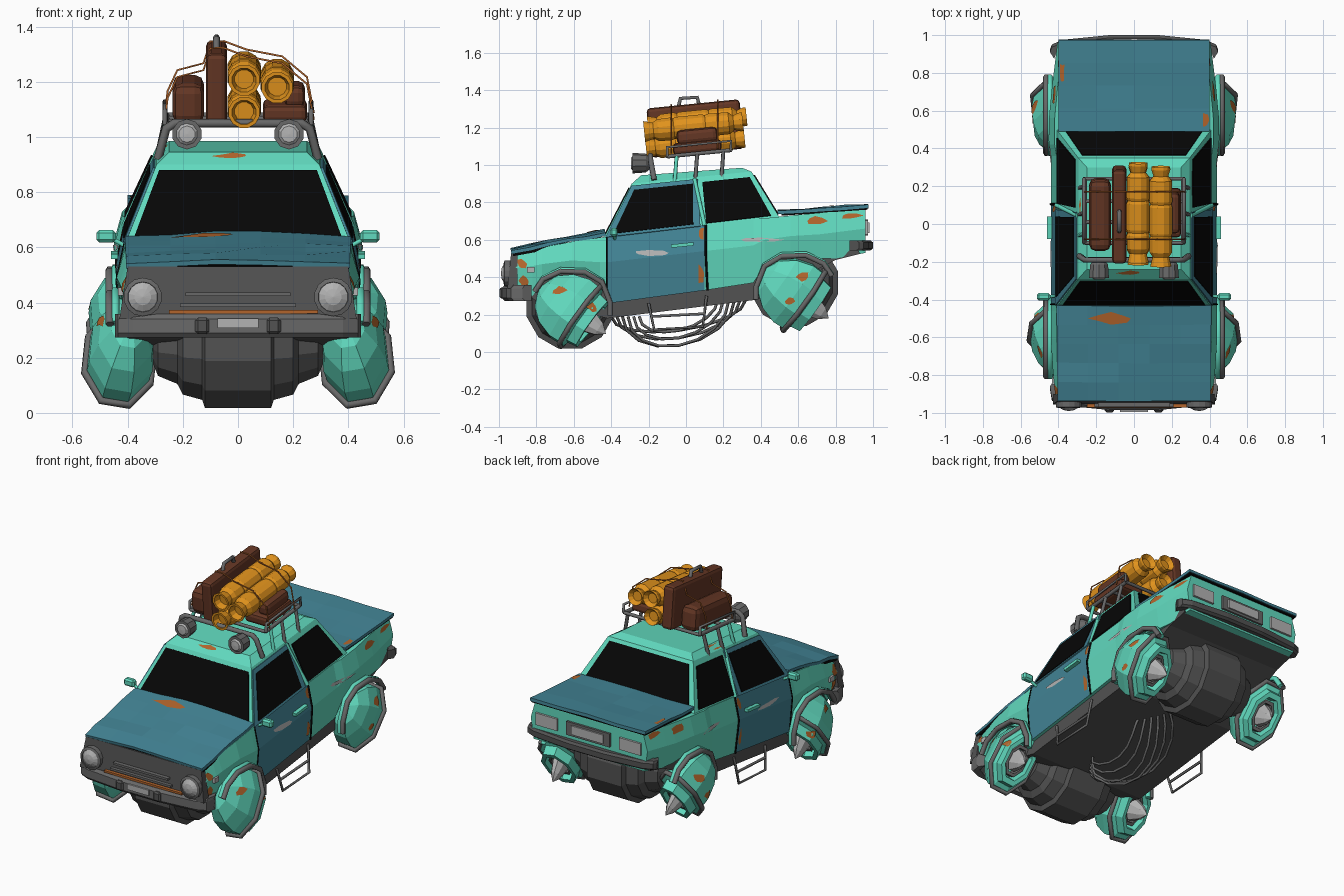
import bpy, bmesh, random
from math import sin, cos, pi
from mathutils import Vector as V, Matrix as M
from mathutils.bvhtree import BVHTree

if "Cube" in bpy.data.objects:
    bpy.data.objects.remove(bpy.data.objects["Cube"])
random.seed(4)


def mat(name, *c):
    m = bpy.data.materials.new(name)
    m.diffuse_color = (*c, 1)
    m.use_nodes = True
    m.node_tree.nodes["Principled BSDF"].inputs["Base Color"].default_value = m.diffuse_color
    return m


TEAL, BLUE = mat("teal", .12, .70, .52), mat("blue", .055, .23, .30)
RUST, BROWN = mat("rust", .45, .13, .025), mat("brown", .13, .038, .018)
ORANGE, BLACK = mat("orange", .75, .29, .012), mat("black", .002, .002, .002)
DARK, GREY, LIGHT = mat("dark", .085, .085, .085), mat("mid", .14, .14, .14), mat("light", .45, .45, .45)


def finish(name, bm, m):
    bmesh.ops.recalc_face_normals(bm, faces=bm.faces)
    me = bpy.data.meshes.new(name)
    bm.to_mesh(me)
    bm.free()
    ob = bpy.data.objects.new(name, me)
    bpy.context.collection.objects.link(ob)
    me.materials.append(m)
    return ob


def loft(name, rings, m):
    bm, n = bmesh.new(), len(rings[0])
    vs = [[bm.verts.new(p) for p in r] for r in rings]
    for a, b in zip(vs, vs[1:]):
        for k in range(n):
            bm.faces.new((a[k], a[(k + 1) % n], b[(k + 1) % n], b[k]))
    bm.faces.new(vs[0])
    bm.faces.new(vs[-1])
    return finish(name, bm, m)


def lathe(name, prof, segs, mx, m):
    return loft(name, [[mx @ V((max(r, .001) * cos((k + .5) * 2 * pi / segs), max(r, .001) * sin((k + .5) * 2 * pi / segs), z))
                        for k in range(segs)] for r, z in prof], m)


def box(name, c, size, m, bevel=0, rot=0, segs=2):
    bm = bmesh.new()
    bmesh.ops.create_cube(bm, size=1)
    bmesh.ops.scale(bm, vec=size, verts=bm.verts)
    if bevel:
        bmesh.ops.bevel(bm, geom=bm.edges[:], offset=bevel, segments=segs, profile=.5, affect='EDGES')
    bmesh.ops.transform(bm, matrix=M.Translation(c) @ M.Rotation(rot, 4, 'X'), verts=bm.verts)
    return finish(name, bm, m)


def tube(name, pts, r, m, cyclic=False):
    cu = bpy.data.curves.new(name, 'CURVE')
    cu.dimensions, cu.bevel_depth, cu.bevel_resolution, cu.use_fill_caps = '3D', r, 1, True
    sp = cu.splines.new('POLY')
    sp.points.add(len(pts) - 1)
    for p, q in zip(sp.points, pts):
        p.co = (*q, 1)
    sp.use_cyclic_u = cyclic
    cu.materials.append(m)
    ob = bpy.data.objects.new(name, cu)
    bpy.context.collection.objects.link(ob)


def at(q, u, v):
    a, b, c, d = map(V, q)
    return a.lerp(b, u).lerp(d.lerp(c, u), v)


def sub(q, u0, u1, v0, v1):
    return [at(q, u0, v0), at(q, u1, v0), at(q, u1, v1), at(q, u0, v1)]


def slab(name, q, m, t, nx=1, ny=1, bump=lambda u, v: 0):
    n = (V(q[1]) - V(q[0])).cross(V(q[3]) - V(q[0])).normalized()
    bm, w = bmesh.new(), nx + 1
    offs = [bump(i / nx, j / ny) for j in range(ny + 1) for i in range(w)]
    L = [[bm.verts.new(at(q, i / nx, j / ny) + n * (s + offs[j * w + i]))
          for j in range(ny + 1) for i in range(w)] for s in (-t / 2, t / 2)]
    for vs in L:
        for j in range(ny):
            for i in range(nx):
                k = j * w + i
                bm.faces.new((vs[k], vs[k + 1], vs[k + w + 1], vs[k + w]))
    rim = list(range(w)) + [j * w + nx for j in range(1, ny + 1)] + \
        [ny * w + i for i in range(nx - 1, -1, -1)] + [j * w for j in range(ny - 1, 0, -1)]
    for a, b in zip(rim, rim[1:] + rim[:1]):
        bm.faces.new((L[0][a], L[0][b], L[1][b], L[1][a]))
    return finish(name, bm, m)


# lower body with wheel arches: y, sill z, crease z, top z, half width
ST = [(-.93, .33, .45, .52, .41), (-.82, .30, .46, .55, .425), (-.77, .37, .47, .56, .43),
      (-.61, .44, .49, .59, .44), (-.46, .37, .48, .61, .44), (-.42, .26, .48, .62, .44),
      (.10, .33, .54, .68, .44), (.36, .37, .57, .71, .44), (.42, .46, .60, .715, .45),
      (.56, .52, .62, .73, .45), (.72, .50, .63, .745, .435), (.80, .50, .64, .75, .425),
      (.96, .53, .66, .765, .405)]
body = loft("body", [[(-w + .03, y, zt), (w - .03, y, zt), (w, y, zm), (w - .02, y, zb), (.02 - w, y, zb), (-w, y, zm)]
                     for y, zb, zm, zt, w in ST], TEAL)
body.data.materials.append(BLUE)
for k in (1, 2, 4, 5):
    body.data.polygons[30 + k].material_index = 1

# underside
loft("chassis", [[(s * .40, y, z) for y, z in ((-.9, .35), (-.8, .27), (-.42, .18), (.38, .28), (.6, .39), (.8, .492), (.93, .525),
                                               (.9, .6), (.4, .45), (-.42, .42), (-.9, .44))] for s in (-1, 1)], DARK)

# cabin, then glass on each side
cab = [(.41, -.44, .61, .50, .72), (.295, -.29, .90, .35, .965), (.25, -.24, .945, .30, .985)]
R = [[V((-w, y0, z0)), V((w, y0, z0)), V((w, y1, z1)), V((-w, y1, z1))] for w, y0, z0, y1, z1 in cab]
cabin = loft("cabin", R, TEAL)
slab("windshield", sub((R[0][0], R[0][1], R[1][1], R[1][0]), .03, .97, .04, .92), BLACK, .012)
slab("rear_window", sub((R[0][2], R[0][3], R[1][3], R[1][2]), .05, .95, .06, .92), BLACK, .012)
for a, b in ((1, 2), (3, 0)):
    q = [R[0][a], R[0][b], R[1][b], R[1][a]]
    f = (lambda u0, u1, v0, v1: sub(q, u0, u1, v0, v1)) if a == 1 else (lambda u0, u1, v0, v1: sub(q, 1 - u1, 1 - u0, v0, v1))
    slab("door_window_frame", f(.01, .55, 0, .95), BLUE, .016)
    slab("front_side_window", f(.05, .51, .05, .86), BLACK, .024)
    slab("rear_side_window", f(.585, .96, .05, .88), BLACK, .014)

# hood and trunk lid, slightly dented
def dent(u, v):
    d = random.uniform(-.006, .006) + .014 * (1 - (2 * u - 1) ** 2)
    return d - (.012 if abs(u - .8) < .05 and abs(v - .4) < .1 else 0)


hood = slab("hood", [(-.405, -.935, .535), (.405, -.935, .535), (.41, -.43, .632), (-.41, -.43, .632)], BLUE, .018, 5, 5, dent)
trunk = slab("trunk_lid", [(-.40, .49, .745), (.40, .49, .745), (.40, .975, .78), (-.40, .975, .78)], BLUE, .018, 4, 4,
             lambda u, v: random.uniform(-.005, .008))
box("hood_gap", (0, -.69, .565), (.805, .48, .02), BLACK, rot=.18)
box("trunk_gap", (0, .74, .755), (.79, .46, .02), BLACK, rot=.07)


# curved bumpers, wrapped towards the sides
def bumper(name, s, zc, h, m, ym, w):
    prof = [(.445, ym - w), (.435, ym - .05), (.38, ym - .025), (.13, ym)]
    prof = [(-x, y) for x, y in prof] + prof[::-1]
    loft(name, [[(x, s * y, zc + h * .3), (x, s * (y - .015), zc + h / 2), (x * .95, s * (y - .05), zc + h / 2),
                 (x * .95, s * (y - .05), zc - h / 2), (x, s * (y - .015), zc - h / 2), (x, s * y, zc - h * .3)] for x, y in prof], m)


bumper("front_bumper", -1, .315, .085, GREY, .985, .11)
bumper("rear_bumper", 1, .57, .055, DARK, 1.0, .075)

# front end
loft("grille_panel", [[(-.40, y, .53), (.40, y, .53), (.43, y2, .34), (-.43, y2, .34)]
                      for y, y2 in ((-.90, -.90), (-.935, -.955))], DARK)
box("front_plate", (0, -.99, .325), (.15, .01, .035), LIGHT)
for z, w in ((.43, .38), (.39, .42), (.365, .5)):
    box("grille_bar", (0, -.957, z), (w, .025, .013), GREY)
box("rusty_grille_bar", (.02, -.958, .366), (.54, .028, .012), RUST)
for s in (-1, 1):
    mx = M.Translation((s * .345, -.95, .42)) @ M.Rotation(pi / 2, 4, 'X')
    lathe("headlight_rim", [(.07, -.02), (.07, .02), (.055, .025), (.05, .01)], 14, mx, GREY)
    lathe("headlight", [(.055, 0), (.055, .02), (.03, .035), (0, .04)], 14, mx, LIGHT)
    box("bumper_guard", (s * .13, -.98, .315), (.05, .035, .06), DARK, .01, segs=1)
    box("side_marker", (s * .425, -.83, .44), (.02, .04, .03), LIGHT)
    # rear end
    box("tail_light", (s * .29, .963, .665), (.15, .02, .075), LIGHT)
    # door fittings
    box("mirror", (s * .478, -.385, .64), (.07, .04, .045), TEAL, .01, segs=1)
    tube("mirror_arm", [(s * .40, -.38, .60), (s * .455, -.385, .63)], .009, TEAL)
    box("door_handle", (s * .447, -.02, .572), (.025, .12, .018), TEAL, rot=.1)
    for y0, y1, r in ((.105, .115, .006), (-.425, -.425, .004)):
        zb, zm, zt = (.33, .54, .68) if r > .005 else (.27, .48, .62)
        tube("door_gap", [(s * .411, y0, zt), (s * .441, y0, zm), (s * .422, y1, zb)], r, BLACK)
    tube("door_pillar", [(s * .412, .1, .675), (s * .30, .045, .925)], .012, TEAL)
    # side step frame
    tube("side_step", [(s * .41, -.20, .26), (s * .43, -.17, .12), (s * .43, .09, .135), (s * .41, .11, .30)], .008, GREY)
    tube("side_step_rung", [(s * .42, -.185, .19), (s * .42, .10, .205)], .008, GREY)
box("rear_centre_panel", (0, .963, .665), (.30, .02, .085), GREY)
box("rear_plate", (0, .972, .665), (.22, .02, .055), LIGHT)

# hover pods with nozzles, fender arches and axle drums
pods = []
half = [(.24, .12), (.21, .13), (.19, .20), (.15, .22), (.12, .29), (.07, .31), (.07, .40)]
for end, yc, zc, ay, az, dx in (("front", -.61, .225, -.62, .25, .16), ("rear", .58, .31, .58, .37, -.12)):
    lathe(end + "_axle_drum", [(r, -x) for r, x in half[::-1]] + half, 12,
          M.Translation((0, ay, az)) @ M.Rotation(pi / 2, 4, 'Y'), DARK)
    for s in (-1, 1):
        d = V((s * dx, .78, -.55)).normalized()
        mx = M.Translation((s * .42, yc, zc)) @ V((0, 0, -1)).rotation_difference(d).to_matrix().to_4x4() @ M.Diagonal((.63, 1, 1, 1))
        pods.append(lathe(end + "_pod", [(.03, .205), (.11, .17), (.17, .10), (.20, .01), (.195, -.07), (.165, -.08),
                                         (.155, -.135), (.12, -.135), (.11, -.05), (0, -.04)], 8, mx, TEAL))
        lathe(end + "_inner_ring", [(.105, -.04), (.10, -.11), (.08, -.11), (.075, -.04)], 8, mx, GREY)
        lathe(end + "_nozzle_cone", [(.06, -.04), (.07, -.10), (.04, -.18), (0, -.225)], 8, mx, LIGHT)
        tube(end + "_pod_rim", [mx @ V((.208 * cos((k + .5) * pi / 4), .208 * sin((k + .5) * pi / 4), -.06)) for k in range(8)],
             .014, GREY, True)
        arch = [(-.2, .09), (-.155, .16), (-.06, .205), (.07, .20), (.16, .145), (.205, .03), (.205, -.04)]
        if end == "rear":
            arch = [(-y, z) for y, z in arch]
        for k, (w, c) in enumerate(((.445, TEAL), (.465, GREY))):
            tube(end + "_fender_arch", [(s * w, yc + y, zc + .01 + z * (1 - .04 * k)) for y, z in arch], .016, c)

# hanging cage under the floor
for i in range(6):
    x, a = (i - 2.5) * .05, .36 - .03 * i
    dep = .21 - .04 * abs(i - 2.5)
    tube("belly_cage", [(x * (.4 + .6 * sin(t * pi / 8)) + .05 * cos(t * pi / 4), -.04 - a * cos(t * pi / 8),
                         .235 - .045 * cos(t * pi / 8) - (dep + .01) * sin(t * pi / 8)) for t in range(9)], .008, GREY)

# roof rack and spot lights
def rz(y):
    return 1.055 + .1 * y


tube("light_bar", [(-.29, -.17, .92), (-.26, -.19, 1.03), (-.23, -.19, 1.05), (.23, -.19, 1.05), (.26, -.19, 1.03), (.29, -.17, .92)],
     .016, GREY)
for s in (-1, 1):
    mx = M.Translation((s * .185, -.235, 1.01)) @ M.Rotation(pi / 2, 4, 'X')
    lathe("spot_light", [(.025, -.05), (.05, -.02), (.055, .05), (.045, .05)], 10, mx, GREY)
    lathe("spot_lens", [(.045, .045), (.03, .058), (0, .06)], 10, mx, LIGHT)
    tube("rack_rail", [(s * .26, -.1, rz(-.1)), (s * .26, .24, rz(.24))], .012, GREY)
    tube("rack_upper_rail", [(s * .265, y, rz(y) + h) for y, h in ((-.1, 0), (-.1, .05), (.24, .05), (.24, 0))], .009, GREY)
    for y, c in ((-.05, TEAL), (.06, GREY), (.2, GREY)):
        tube("rack_leg", [(s * .29, y - .01, .92 + .08 * y), (s * .26, y, rz(y))], .011, c)
for y in (-.1, .01, .12, .24):
    tube("rack_crossbar", [(-.26, y, rz(y)), (.26, y, rz(y))], .01, GREY)

# luggage
T = .1
box("duffel_bag", (-.18, .05, 1.135), (.115, .38, .15), BROWN, .035, T)
box("suitcase", (-.078, .05, 1.195), (.075, .50, .265), BROWN, .02, T)
tube("suitcase_handle", [(-.078, -.04, 1.31), (-.078, -.03, 1.356), (-.078, .06, 1.362), (-.078, .07, 1.32)], .012, GREY)
box("flat_bag", (.17, .06, 1.095), (.16, .26, .065), BROWN, .02, T)
box("small_bag", (.205, .06, 1.155), (.075, .22, .08), BROWN, .025, T)
for x, y, z in ((.022, .06, 1.232), (.022, .05, 1.115), (.142, .04, 1.205)):
    mx = M.Translation((x, y, z)) @ M.Rotation(pi / 2 + T, 4, 'X')
    lathe("bedroll", [(.03, -.24), (.05, -.265), (.052, -.25), (.04, -.215), (.061, -.19), (.063, -.08), (.057, -.065), (.063, -.05),
                      (.063, .09), (.057, .105), (.063, .12), (.061, .19), (.045, .215), (.058, .265), (.045, .265), (.035, .225)],
          12, mx, ORANGE)
for y in (-.08, .17):
    tube("rope", [(x, y, z + T * y) for x, z in ((-.265, 1.07), (-.255, 1.15), (-.22, 1.225), (-.125, 1.25), (-.10, 1.33), (-.05, 1.33),
                                                 (.03, 1.30), (.16, 1.275), (.25, 1.20), (.275, 1.07))], .004, RUST)

# rust and scuffs projected onto the paint
vs, fs = [], []
for ob in [body, cabin, hood, trunk] + pods:
    n = len(vs)
    vs += [v.co.copy() for v in ob.data.vertices]
    fs += [[i + n for i in p.vertices] for p in ob.data.polygons]
bvh = BVHTree.FromPolygons(vs, fs)


def splat(side, a, b, ra, rb, m=RUST):
    pts = []
    for k in range(8):
        r = random.uniform(.55, 1.2)
        u, v = a + ra * r * cos(k * pi / 4), b + rb * r * sin(k * pi / 4)
        o, d = {'R': ((2, u, v), (-1, 0, 0)), 'L': ((-2, u, v), (1, 0, 0)), 'T': ((u, v, 2), (0, 0, -1))}[side]
        hit = bvh.ray_cast(V(o), V(d))[0]
        if hit is None:
            return
        pts.append(hit - V(d) * .004)
    bm = bmesh.new()
    bm.faces.new([bm.verts.new(p) for p in pts])
    finish("rust_patch" if m == RUST else "scuff", bm, m)


for s in 'RL':
    for a, b, ra, rb in ((-.88, .47, .03, .03), (-.87, .38, .03, .04), (-.68, .33, .04, .02), (.69, .70, .06, .025), (.88, .73, .06, .02),
                         (.08, .63, .02, .04), (-.5, .24, .03, .03), (.62, .4, .04, .03), (.55, .27, .03, .025), (.08, .42, .015, .06)):
        splat(s, a, b, ra, rb)
    splat(s, -.2, .53, .11, .015, LIGHT)
    splat(s, .4, .6, .11, .012, LIGHT)
for a, b, ra, rb in ((-.12, -.5, .11, .03), (.38, .55, .02, .05), (-.38, .8, .015, .06), (-.02, -.26, .08, .012), (-.27, .1, .02, .05)):
    splat('T', a, b, ra, rb)
